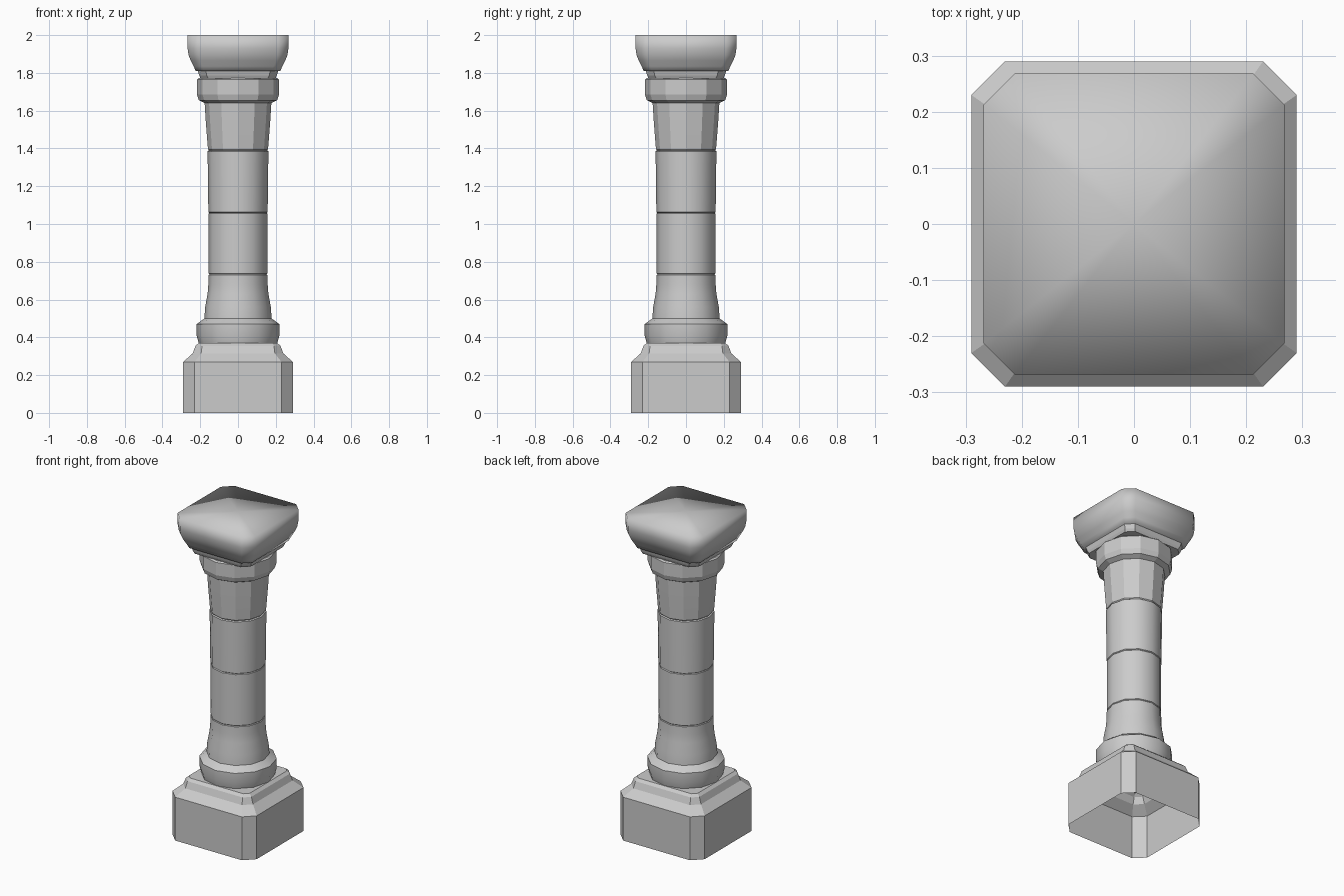
import bpy, bmesh
from math import cos, sin, pi, radians

cube = bpy.data.objects.get("Cube")
if cube:
    bpy.data.objects.remove(cube, do_unlink=True)

stone = bpy.data.materials.new("grey stone")
stone.use_nodes = True
GREY = (0.6, 0.6, 0.6, 1)
stone.diffuse_color = GREY
stone.node_tree.nodes["Principled BSDF"].inputs["Base Color"].default_value = GREY


def round_ring(r, z, sides=12):
    return [(r * cos(2 * pi * i / sides), r * sin(2 * pi * i / sides), z)
            for i in range(sides)]


def square_ring(half, z, chamfer):
    """Square outline with cut corners."""
    c = half - chamfer
    quarter = [(half, -c), (half, c)]
    ring = []
    for _ in range(4):
        ring += [(x, y, z) for x, y in quarter]
        quarter = [(-y, x) for x, y in quarter]
    return ring


def loft(name, rings, bottom=True, angle=None):
    """Skin a stack of rings; angle None leaves flat facets."""
    bm = bmesh.new()
    loops = [[bm.verts.new(p) for p in ring] for ring in rings]
    n = len(loops[0])
    for low, high in zip(loops, loops[1:]):
        for i in range(n):
            j = (i + 1) % n
            bm.faces.new((low[i], low[j], high[j], high[i]))
    # top closed by a fan around a centre point
    centre = bm.verts.new((0, 0, rings[-1][0][2]))
    for i in range(n):
        bm.faces.new((loops[-1][i], loops[-1][(i + 1) % n], centre))
    if bottom:
        bm.faces.new(loops[0][::-1])
    mesh = bpy.data.meshes.new(name)
    bm.to_mesh(mesh)
    bm.free()
    mesh.materials.append(stone)
    obj = bpy.data.objects.new(name, mesh)
    bpy.context.collection.objects.link(obj)
    if angle:
        bpy.ops.object.select_all(action='DESELECT')
        obj.select_set(True)
        bpy.context.view_layer.objects.active = obj
        bpy.ops.object.shade_smooth_by_angle(angle=radians(angle))
    return obj


# Plinth: hollow box with cut corners and a stepped shoulder
loft("plinth", [square_ring(*p) for p in (
    (0.29, 0, 0.06), (0.29, 0.27, 0.06), (0.24, 0.315, 0.045),
    (0.225, 0.355, 0.035), (0.208, 0.37, 0.025))], bottom=False)

# Shaft foot: collar and flare
loft("shaft_foot", [round_ring(*p) for p in (
    (0.207, 0.365), (0.219, 0.41), (0.219, 0.47), (0.178, 0.50),
    (0.174, 0.56), (0.161, 0.63), (0.157, 0.68), (0.156, 0.73),
    (0.151, 0.735))], angle=35)

# Drums of the shaft, with thin joints between them
loft("lower_drum", [round_ring(*p) for p in (
    (0.151, 0.733), (0.156, 0.738), (0.156, 1.055), (0.151, 1.06))], angle=35)
loft("upper_drum", [round_ring(*p) for p in (
    (0.151, 1.058), (0.157, 1.063), (0.159, 1.23), (0.161, 1.385),
    (0.153, 1.39))], angle=35)

# Capital: faceted neck flaring into a band
loft("capital_neck", [round_ring(*p) for p in (
    (0.153, 1.388), (0.159, 1.395), (0.165, 1.47), (0.171, 1.55),
    (0.177, 1.645))])
loft("capital_band", [round_ring(*p) for p in (
    (0.177, 1.64), (0.207, 1.655), (0.217, 1.685), (0.217, 1.765),
    (0.208, 1.772))])

# Cap: stepped underside and a softly shaded block
loft("cap_step", [square_ring(*p) for p in (
    (0.198, 1.77, 0.04), (0.205, 1.785, 0.04), (0.213, 1.812, 0.042))])
loft("cap", [square_ring(*p) for p in (
    (0.224, 1.81, 0.045), (0.235, 1.835, 0.047), (0.25, 1.865, 0.05),
    (0.262, 1.895, 0.053), (0.267, 1.93, 0.055), (0.268, 2.0, 0.055))],
    angle=100)
